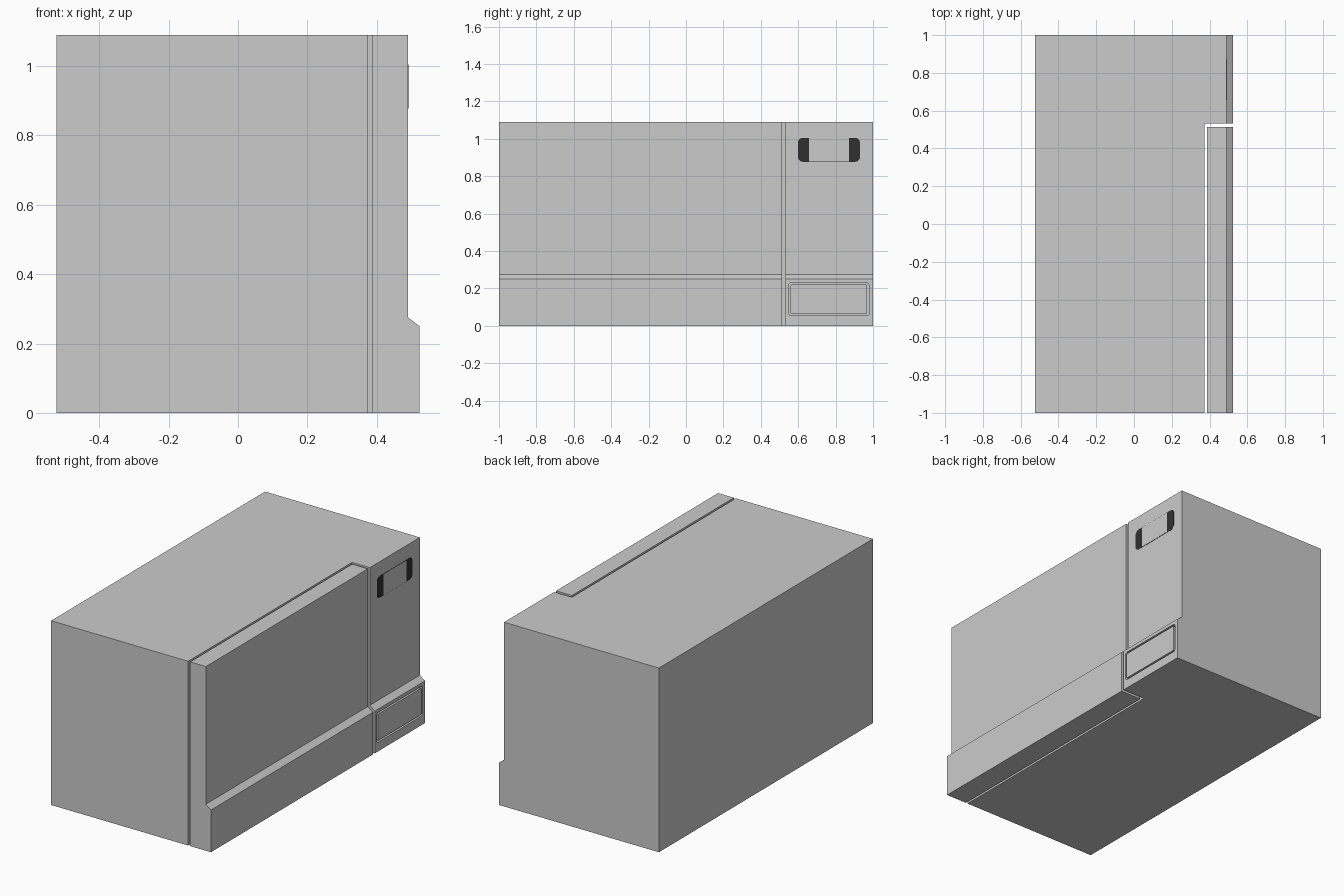
import bpy
from math import sin, cos, pi

if "Cube" in bpy.data.objects:
    bpy.data.objects.remove(bpy.data.objects["Cube"])

HEIGHT = 1.09
BACK_X = -0.523
# x, z outline shared by the casing and the door: front face with a stepped lower lip
LIP = [(0.523, 0), (0.523, 0.25), (0.49, 0.275), (0.49, HEIGHT)]


def prism(name, base, offset):
    """Solid made by sweeping a flat outline of 3D points along an offset."""
    n = len(base)
    top = [tuple(a + b for a, b in zip(p, offset)) for p in base]
    faces = [tuple(range(n))[::-1], tuple(range(n, 2 * n))]
    faces += [(i, (i + 1) % n, (i + 1) % n + n, i + n) for i in range(n)]
    mesh = bpy.data.meshes.new(name)
    mesh.from_pydata(base + top, [], faces)
    obj = bpy.data.objects.new(name, mesh)
    bpy.context.collection.objects.link(obj)
    # consistent outward normals
    bpy.context.view_layer.objects.active = obj
    obj.select_set(True)
    bpy.ops.object.mode_set(mode='EDIT')
    bpy.ops.mesh.select_all(action='SELECT')
    bpy.ops.mesh.normals_make_consistent(inside=False)
    bpy.ops.object.mode_set(mode='OBJECT')
    obj.select_set(False)
    return obj


def profile_block(name, x0, y0, y1):
    outline = [(x0, 0)] + LIP + [(x0, HEIGHT)]
    return prism(name, [(x, y0, z) for x, z in outline], (0, y1 - y0, 0))


def plate(name, x0, x1, y0, y1, z0, z1, r=0.0, steps=6):
    """Plate facing +x with rounded corners."""
    if r == 0:
        pts = [(y0, z0), (y1, z0), (y1, z1), (y0, z1)]
    else:
        corners = [(y1 - r, z1 - r), (y0 + r, z1 - r), (y0 + r, z0 + r), (y1 - r, z0 + r)]
        pts = []
        for k, (cy, cz) in enumerate(corners):
            for s in range(steps + 1):
                a = (k + s / steps) * pi / 2
                pts.append((cy + r * cos(a), cz + r * sin(a)))
    return prism(name, [(x0, y, z) for y, z in pts], (x1 - x0, 0, 0))


def cut(obj, cutter):
    mod = obj.modifiers.new("cut", 'BOOLEAN')
    mod.operation, mod.solver, mod.object = 'DIFFERENCE', 'EXACT', cutter
    bpy.context.view_layer.objects.active = obj
    bpy.ops.object.modifier_apply(modifier=mod.name)
    bpy.data.objects.remove(cutter)


# Casing with the control column, door bay and button pocket cut out
casing = profile_block("casing", BACK_X, -1, 1)
cut(casing, plate("door_bay_cutter", 0.374, 0.7, -1.2, 0.532, -0.2, HEIGHT + 0.2))
cut(casing, plate("button_pocket_cutter", 0.503, 0.6, 0.55, 0.978, 0.054, 0.23, 0.012))

# Door, separated from the casing by a thin gap
profile_block("door", 0.387, -1, 0.514)

# Door release button sitting flush in its pocket
plate("release_button", 0.503, 0.523, 0.56, 0.968, 0.064, 0.22, 0.006)

# Dark rounded display surround with a plain screen in the middle
surround = plate("display_surround", 0.48, 0.491, 0.599, 0.93, 0.877, 1.005, 0.025)
dark = bpy.data.materials.new("dark_plastic")
dark.diffuse_color = (0.03, 0.03, 0.03, 1)
dark.use_nodes = True
dark.node_tree.nodes["Principled BSDF"].inputs["Base Color"].default_value = dark.diffuse_color
surround.data.materials.append(dark)
plate("display_screen", 0.48, 0.492, 0.657, 0.872, 0.879, 1.003)
